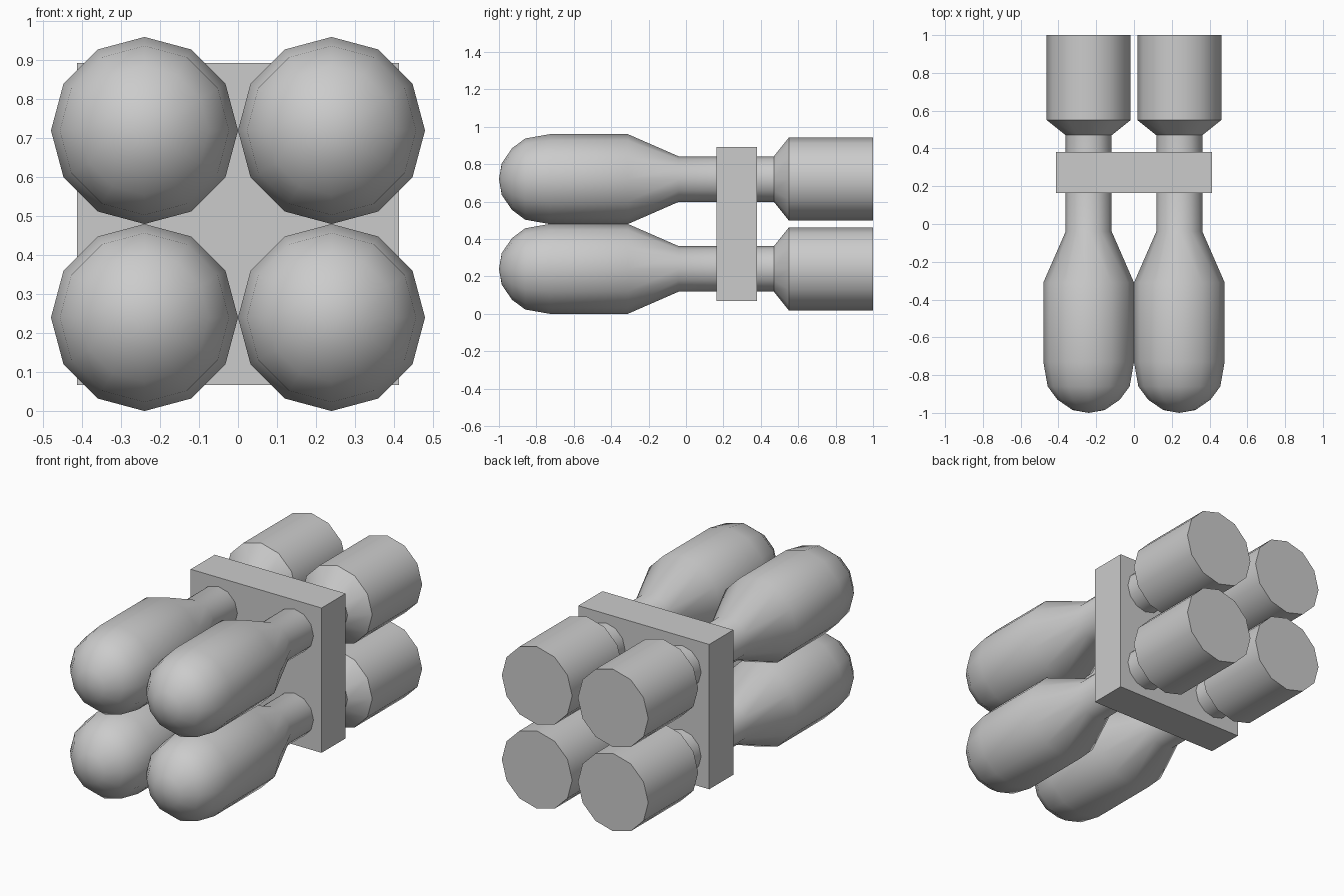
import bpy, bmesh
from math import sin, cos, pi, radians

if "Cube" in bpy.data.objects:
    bpy.data.objects.remove(bpy.data.objects["Cube"])

SIDES = 12
# (y, radius) from rounded nose to flat tail
PROFILE = [(-0.985, 0.085), (-0.93, 0.165), (-0.86, 0.217), (-0.73, 0.24),
           (-0.31, 0.24), (-0.04, 0.122), (0.47, 0.122), (0.55, 0.222), (1.0, 0.222)]


def lathe(name, cx, cz):
    bm = bmesh.new()
    rings = [[bm.verts.new((cx + r * cos(2 * pi * i / SIDES), y,
                            cz + r * sin(2 * pi * i / SIDES))) for i in range(SIDES)]
             for y, r in PROFILE]
    tip = bm.verts.new((cx, -1.0, cz))
    for i in range(SIDES):
        j = (i + 1) % SIDES
        bm.faces.new((tip, rings[0][i], rings[0][j]))
        for a, b in zip(rings, rings[1:]):
            bm.faces.new((a[i], b[i], b[j], a[j]))
    bm.faces.new(rings[-1])
    bmesh.ops.recalc_face_normals(bm, faces=bm.faces)
    mesh = bpy.data.meshes.new(name)
    bm.to_mesh(mesh)
    bm.free()
    obj = bpy.data.objects.new(name, mesh)
    bpy.context.collection.objects.link(obj)
    bpy.ops.object.select_all(action='DESELECT')
    obj.select_set(True)
    bpy.context.view_layer.objects.active = obj
    bpy.ops.object.shade_smooth_by_angle(angle=radians(40))


# Four bodies in a two by two cluster
for row, z in (("lower", 0.24), ("upper", 0.72)):
    for side, x in (("left", -0.24), ("right", 0.24)):
        lathe(f"{row}_{side}_body", x, z)

# Square plate clamping the necks
bpy.ops.mesh.primitive_cube_add(size=1, location=(0, 0.272, 0.48))
plate = bpy.context.object
plate.name = "holding_plate"
plate.scale = (0.826, 0.217, 0.826)
bpy.ops.object.transform_apply(location=False, rotation=False, scale=True)
